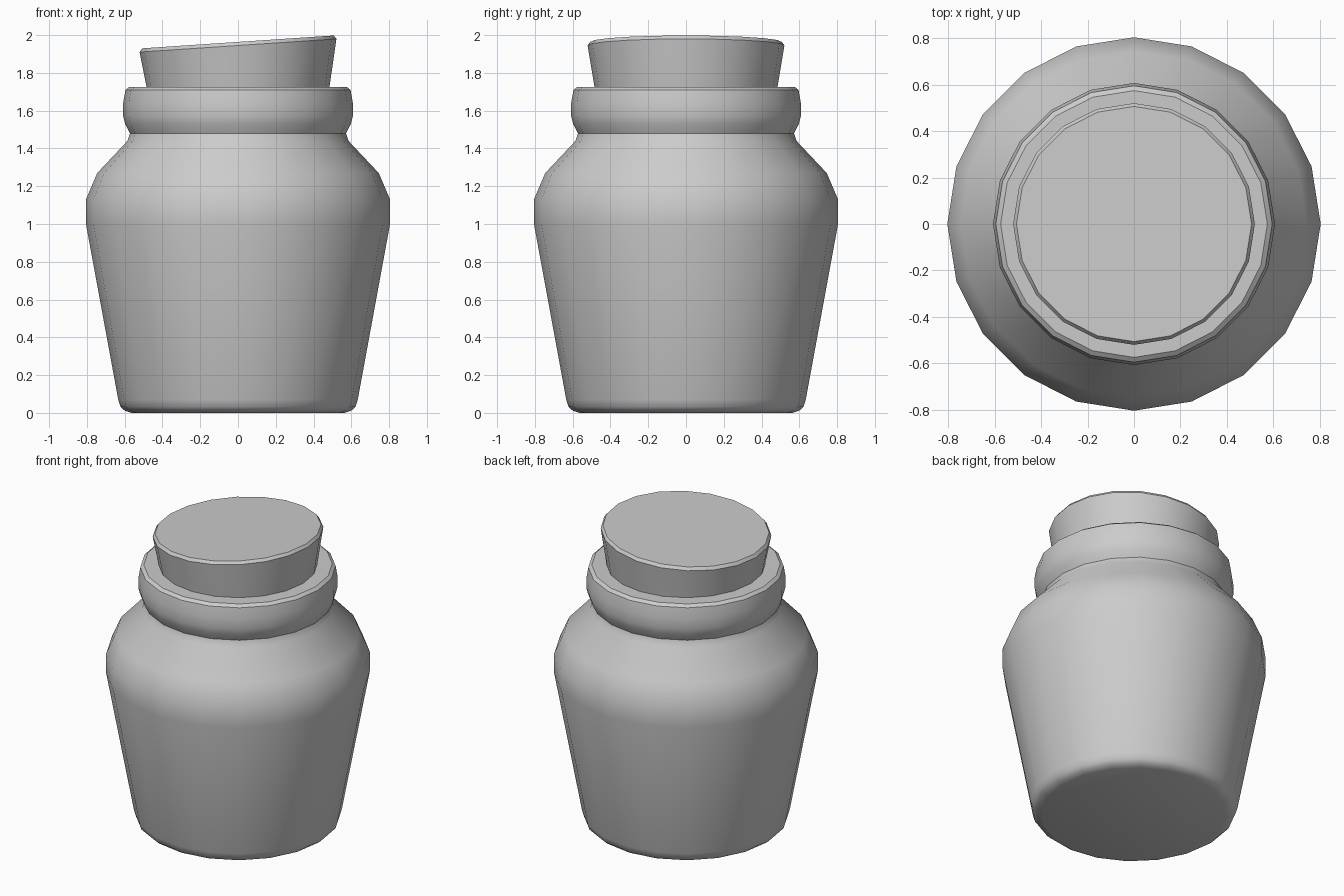
import bpy, bmesh, math

if "Cube" in bpy.data.objects:
    bpy.data.objects.remove(bpy.data.objects["Cube"])

SIDES = 20


def lathe(name, profile, tilt_from=99.0, tilt=0.0, angle=32):
    """Revolve (radius, z) points; rings above tilt_from slope along x."""
    bm = bmesh.new()
    rings = []
    for r, z in profile:
        ring = []
        for i in range(SIDES):
            a = 2 * math.pi * i / SIDES
            x, y = r * math.cos(a), r * math.sin(a)
            ring.append(bm.verts.new((x, y, z + (tilt * x if z > tilt_from else 0))))
        rings.append(ring)
    for low, high in zip(rings, rings[1:]):
        for i in range(SIDES):
            j = (i + 1) % SIDES
            bm.faces.new((low[i], low[j], high[j], high[i]))
    bm.faces.new(rings[0][::-1])
    bm.faces.new(rings[-1])
    bmesh.ops.recalc_face_normals(bm, faces=bm.faces)
    mesh = bpy.data.meshes.new(name)
    bm.to_mesh(mesh)
    bm.free()
    obj = bpy.data.objects.new(name, mesh)
    bpy.context.collection.objects.link(obj)
    bpy.ops.object.select_all(action='DESELECT')
    obj.select_set(True)
    bpy.context.view_layer.objects.active = obj
    bpy.ops.object.shade_smooth_by_angle(angle=math.radians(angle))
    return obj


# Jar: rounded base, flared body, shoulder, bulging lip and recess for the cork
lathe("jar", [
    (0.565, 0.0), (0.60, 0.012), (0.622, 0.032), (0.634, 0.07),
    (0.805, 1.0), (0.805, 1.13), (0.745, 1.27), (0.585, 1.44), (0.572, 1.48),
    (0.598, 1.53), (0.608, 1.57), (0.608, 1.64), (0.596, 1.71),
    (0.575, 1.726), (0.47, 1.726), (0.44, 1.55),
])

# Cork: tapered plug with a slanted, slightly bevelled top
lathe("cork", [
    (0.455, 1.55), (0.485, 1.73), (0.521, 1.945), (0.507, 1.964),
], tilt_from=1.9, tilt=0.067)
